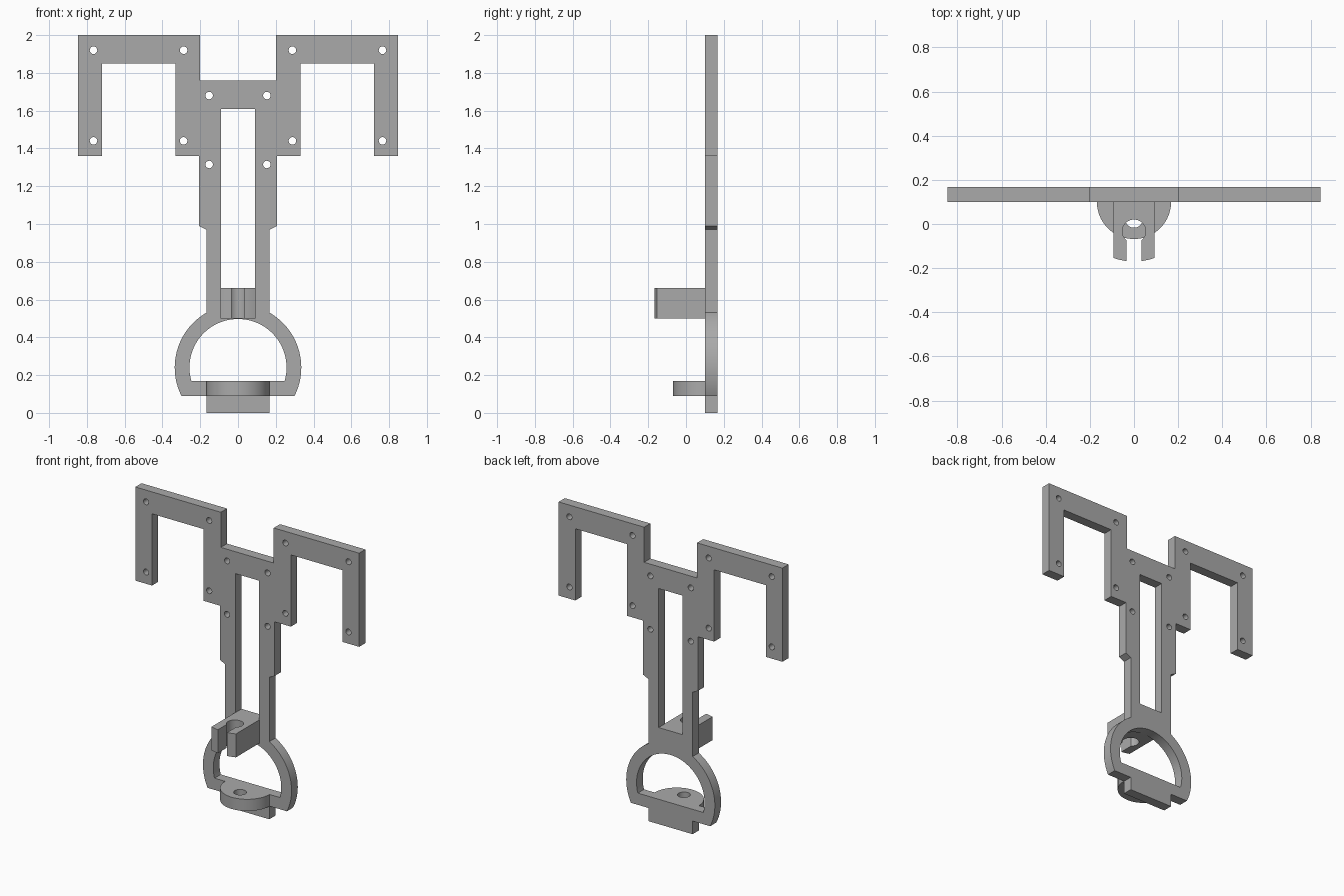
import bpy, bmesh
from math import sin, cos, asin, acos, pi, radians, sqrt

cube = bpy.data.objects.get("Cube")
if cube:
    bpy.data.objects.remove(cube, do_unlink=True)

grey = bpy.data.materials.new("plain grey")
grey.use_nodes = True
colour = (0.40, 0.40, 0.40, 1)
grey.diffuse_color = colour
grey.node_tree.nodes["Principled BSDF"].inputs["Base Color"].default_value = colour


def arc(cx, cy, r, a0, a1, n=32):
    return [(cx + r * cos(a0 + (a1 - a0) * i / n),
             cy + r * sin(a0 + (a1 - a0) * i / n)) for i in range(n + 1)]


def circle(cx, cy, r, n=32):
    return arc(cx, cy, r, 0, 2 * pi, n)[:-1]


def mirrored(half):
    """Close a right-hand half outline with its mirror image."""
    return half + [(-x, y) for x, y in reversed(half)]


def slab(name, loops, thickness, location, upright=False):
    """Extrude an outline with holes into a solid plate."""
    curve = bpy.data.curves.new(name, 'CURVE')
    curve.dimensions = '2D'
    curve.fill_mode = 'BOTH'
    curve.extrude = thickness / 2
    for loop in loops:
        spline = curve.splines.new('POLY')
        spline.points.add(len(loop) - 1)
        for p, (x, y) in zip(spline.points, loop):
            p.co = (x, y, 0, 1)
        spline.use_cyclic_u = True
    ob = bpy.data.objects.new(name, curve)
    bpy.context.collection.objects.link(ob)
    ob.location = location
    if upright:
        ob.rotation_euler.x = radians(90)
    bpy.ops.object.select_all(action='DESELECT')
    ob.select_set(True)
    bpy.context.view_layer.objects.active = ob
    bpy.ops.object.convert(target='MESH')
    ob = bpy.context.view_layer.objects.active
    bm = bmesh.new()
    bm.from_mesh(ob.data)
    bmesh.ops.remove_doubles(bm, verts=bm.verts, dist=0.0001)
    bmesh.ops.recalc_face_normals(bm, faces=bm.faces)
    bm.to_mesh(ob.data)
    bm.free()
    ob.data.materials.clear()
    ob.data.materials.append(grey)
    bpy.ops.object.shade_smooth_by_angle(angle=radians(30))
    return ob


# Main plate: two hooked arms, stem and ring in one outline
ring_z, outer, inner = 0.24, 0.335, 0.257
half = [(0.2, 1.76), (0.2, 2), (0.846, 2), (0.846, 1.36), (0.72, 1.36),
        (0.72, 1.85), (0.33, 1.85), (0.33, 1.36), (0.207, 1.36),
        (0.207, 0.99), (0.167, 0.97)]
half += arc(0, ring_z, outer, acos(0.167 / outer), asin((0.09 - ring_z) / outer))
half += [(0.167, 0.09), (0.167, 0)]
slot = mirrored([(0.09, 1.61), (0.09, 0.66)])
low = asin((0.17 - ring_z) / inner)
opening = arc(0, ring_z, inner, low, pi - low, 64)
screws = [circle(s * x, z, 0.02, 20) for s in (-1, 1)
          for x, z in [(0.765, 1.92), (0.765, 1.44), (0.288, 1.92),
                       (0.288, 1.44), (0.153, 1.68), (0.153, 1.315)]]
slab("main_plate", [mirrored(half), slot, opening] + screws,
     0.067, (0, 0.1335, 0), upright=True)

# Open-ended clip with a round seat
front, back, gap, side, seat = 0.27, 0.1, 0.035, 0.092, 0.053
half = [(side, back)]
half += arc(0, back, front, -acos(side / front), -acos(gap / front), 6)
half += arc(0, -0.033, seat, -acos(gap / seat), pi / 2 - 0.01, 24)
slab("cable_clip", [mirrored(half)], 0.16, (0, 0, 0.58))

# Half-round shelf with a pin hole
slab("round_shelf", [arc(0, back, 0.168, pi, 2 * pi, 48), circle(0, 0.023, 0.04)],
     0.08, (0, 0, 0.13))
